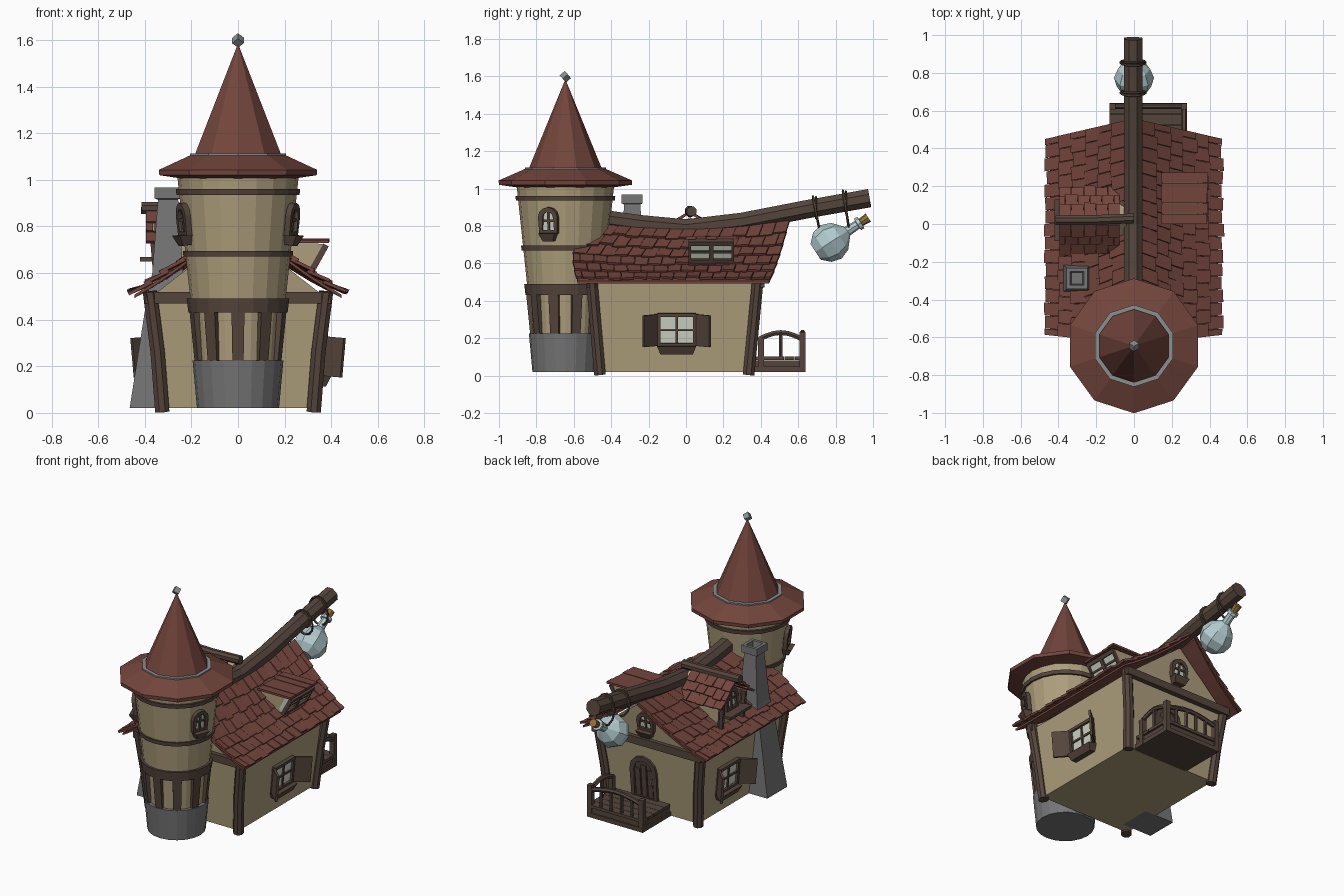
import bpy, bmesh, random
from math import sin, cos, pi, radians
from mathutils import Vector as V, Matrix

if "Cube" in bpy.data.objects:
    bpy.data.objects.remove(bpy.data.objects["Cube"])

random.seed(4)
I = Matrix.Identity(4)
COL = dict(roof=(.17, .06, .045), plaster=(.42, .34, .2), wood=(.09, .06, .045), stone=(.18, .18, .18),
           glass=(.45, .6, .62), pane=(.6, .65, .55), cork=(.3, .17, .04), metal=(.25, .28, .28))
MATS, PARTS = {}, {}
for k, c in COL.items():
    MATS[k] = bpy.data.materials.new(k)
    MATS[k].diffuse_color = (*c, 1)


def part(name, mat):
    return PARTS.setdefault(name, (bmesh.new(), mat))[0]


def loft(p, rings, M=I, loop=False):
    vs = [[p.verts.new(M @ V(c)) for c in r] for r in rings]
    n, m = len(vs[0]), len(vs)
    for i in range(m if loop else m - 1):
        a, b = vs[i], vs[(i + 1) % m]
        for j in range(n):
            p.faces.new((a[j], a[(j + 1) % n], b[(j + 1) % n], b[j]))
    if not loop:
        p.faces.new(vs[0][::-1])
        p.faces.new(vs[-1])


def rect(z, x0, x1, y0, y1):
    return [(x0, y0, z), (x1, y0, z), (x1, y1, z), (x0, y1, z)]


def box(p, x0, x1, y0, y1, z0, z1, M=I, inset=0):
    loft(p, [rect(z0, x0 + inset, x1 - inset, y0, y1 - inset), rect(z1, x0, x1, y0, y1)], M)


def lathe(p, prof, n, M=I, loop=False):
    ang = [-pi / 2 + 2 * pi * i / n for i in range(n)]
    loft(p, [[(r * cos(a), r * sin(a), z) for a in ang] for r, z in prof], M, loop)


def tube(p, pts, r, n=6, nrm=(1, 0, 0), loop=False, M=I):
    pts, nrm, m, rings = [V(q) for q in pts], V(nrm), len(pts), []
    for i, q in enumerate(pts):
        t = (pts[(i + 1) % m] - pts[i - 1]) if loop else pts[min(i + 1, m - 1)] - pts[max(i - 1, 0)]
        a = nrm.cross(t).normalized()
        b = t.cross(a).normalized()
        rings.append([q + r * (a * cos(2 * pi * (j + .5) / n) + b * sin(2 * pi * (j + .5) / n)) for j in range(n)])
    loft(p, rings, M, loop)


def place(x, y, z, facing, lean=0):
    # local y points outward along the facing angle, local z leans outward
    return Matrix.Translation((x, y, z)) @ Matrix.Rotation(radians(facing - 90), 4, 'Z') @ Matrix.Rotation(radians(-lean), 4, 'X')


def outline(w, h, arch):
    if not arch:
        return [(-w / 2, 0), (w / 2, 0), (w / 2, h), (-w / 2, h)]
    top = [(w / 2 * cos(pi * i / 6), h - w / 2 + w / 2 * sin(pi * i / 6)) for i in range(7)]
    return [(-w / 2, 0), (w / 2, 0)] + top


def window(name, M, w, h, arch=True, flowers=True, shutters=False):
    o = outline(w, h, arch)
    loft(part(name + "_pane", "pane"), [[(x, y, z) for x, z in o] for y in (-.03, .006)], M)
    f = part(name + "_frame", "wood")
    tube(f, [(x, .008, z) for x, z in o], .018, 4, (0, 1, 0), True, M)
    box(f, -.006, .006, 0, .014, 0, h, M)
    box(f, -w / 2, w / 2, 0, .014, h * .5 - .006, h * .5 + .006, M)
    if flowers:
        box(part(name + "_flower_box", "wood"), -w * .55, w * .55, -.02, .05, -.05, -.005, M, .018)
    if shutters:
        for s in (-1, 1):
            H = M @ Matrix.Translation((s * (w / 2 + .01), .012, 0)) @ Matrix.Rotation(s * radians(48), 4, 'Z')
            box(part(name + "_shutters", "wood"), min(0, s * .11), max(0, s * .11), -.007, .007, -.005, h + .005, H)


def tiles(p, f, rows, cols):
    # overlapping shingles on the surface f(u down the slope, v along it)
    for r in range(rows):
        off = .5 if r % 2 else 0
        for c in range(-1 if off else 0, cols):
            v0, v1 = max(0, (c + off) / cols), min(1, (c + 1 + off) / cols)
            u0, u1 = max(0, (r - .15) / rows), (r + 1 + random.uniform(.05, .25)) / rows
            n = (f(u1, v0) - f(u0, v0)).cross(f(u0, v1) - f(u0, v0)).normalized()
            n *= 1 if n.z > 0 else -1
            lift, g = random.uniform(.012, .02), .02 / cols
            q = [(u0, v0 + g, .002), (u0, v1 - g, .002), (u1, v1 - g, lift), (u1, v0 + g, lift + random.uniform(-.005, .005))]
            loft(p, [[f(u, v) + n * (d + t) for u, v, d in q] for t in (0, .014)])


# Tower: stone foot, plaster shaft, timber studs and bands
T = Matrix.Translation((0, -.645, 0))
lathe(part("tower_base", "stone"), [(.176, .02), (.195, .225)], 20, T)
lathe(part("tower_shaft", "plaster"), [(.172, .2), (.19, .45), (.205, .49), (.262, 1.03)], 20, T)
for z0, z1, r0, r1 in ((.43, .49, .213, .22), (.67, .695, .234, .237), (.935, .96, .264, .267)):
    lathe(part("tower_bands", "wood"), [(r0, z0), (r1, z1), (.16, z1), (.16, z0)], 20, T, True)
for i in range(10):
    R = T @ Matrix.Rotation(radians(36 * i), 4, 'Z')
    loft(part("tower_studs", "wood"), [rect(.22, -.024, .024, .15, .188), rect(.44, -.028, .028, .16, .21)], R)
lathe(part("tower_brim", "roof"), [(.25, 1.005), (.355, 1.02), (.357, 1.043), (.2, 1.112)], 10, T)
lathe(part("tower_cone", "roof"), [(.198, 1.1), (.004, 1.575)], 10, T)
lathe(part("tower_roof_ring", "metal"), [(.195, 1.098), (.217, 1.098), (.217, 1.113), (.195, 1.113)], 10, T, True)
F = Matrix.Translation((0, -.645, 1.598)) @ Matrix.Rotation(.7, 4, 'X') @ Matrix.Rotation(.75, 4, 'Y')
box(part("finial", "metal"), -.018, .018, -.018, .018, -.018, .018, F)
for nm, a in (("tower_window_right", -21), ("tower_window_left", 201)):
    window(nm, place(.236 * cos(radians(a)), -.645 + .236 * sin(radians(a)), .77, a, 6), .085, .12)

# House body with walls leaning outward and gabled ends
p = part("house_walls", "plaster")
loft(p, [rect(.02, -.33, .33, -.46, .34), rect(.5, -.37, .37, -.5, .39), rect(.785, -.003, .003, -.53, .43)])
for sx in (-1, 1):
    for yb, yt in ((-.46, -.505), (.335, .385)):
        tube(part("corner_posts", "wood"), [(sx * .325, yb, .005), (sx * .345, (yb + yt) / 2, .26), (sx * .378, yt, .52)], .033, 8)
for y in (-.505, .395):
    tube(part("gable_beams", "wood"), [(-.4, y, .495), (.4, y, .495)], .035, 4, (0, 0, 1))


# Main roof: sagging deck with shingles on both slopes
def slope(s):
    def f(u, v):
        y0, y1 = -.5 - .11 * min(1, 2 * u) + .05 * max(0, u - .6), .555 - .1 * u
        y = y0 + (y1 - y0) * v
        return V((s * (.02 + .425 * u), y, (.78 + .12 * y * y) * (1 - u) + .505 * u - .02 * sin(pi * u)))
    return f


for s in (-1, 1):
    f = slope(s)
    tiles(part("roof_shingles", "roof"), f, 6, 15)
    for i in range(6):
        d = [f(u, v) for u, v in ((i / 6, .01), (i / 6, .5), (i / 6, .99), (i / 6 + 1 / 6, .99), (i / 6 + 1 / 6, .5), (i / 6 + 1 / 6, .01))]
        loft(part("roof_deck", "roof"), [[q + V((0, 0, t)) for q in d] for t in (-.012, .002)])
tube(part("ridge_beam", "wood"), [(-.005, -.5, .845), (-.005, -.25, .81), (-.005, 0, .787), (-.005, .3, .822), (-.005, .65, .89),
                                  (-.005, .96, .945), (-.005, .982, .949)], .053, 8)

# Left dormer with its own small ridge beam
loft(part("dormer_walls", "plaster"), [[(x, y, z) for y, z in ((-.09, .56), (.13, .56), (.13, .74), (.02, .85), (-.09, .74))] for x in (-.335, -.04)])
for s in (-1, 1):
    g = lambda u, v: V((-.395 + .32 * v, .02 + s * (.015 + .135 * u), .855 - .135 * u))
    tiles(part("dormer_shingles", "roof"), g, 3, 5)
    tube(part("dormer_posts", "wood"), [(-.345, .02 + s * .11, .57), (-.36, .02 + s * .115, .75)], .02, 6, (0, 1, 0))
tube(part("dormer_beam", "wood"), [(-.415, .02, .88), (-.2, .022, .875), (0, .03, .878)], .028, 8, (0, 1, 0))
box(part("dormer_sill", "wood"), -.42, -.33, -.09, .13, .65, .668)
window("dormer_window", place(-.338, .02, .675, 180), .1, .12, True, False)

# Right shed dormer with a leaning window and plank cover
loft(part("skylight_walls", "plaster"), [[(x, y, z) for x, z in ((.15, .73), (.372, .725), (.31, .61), (.2, .61))] for y in (.02, .25)])
window("skylight_window", place(.312, .135, .618, 0, 29), .23, .11, False, False)
box(part("skylight_mullion", "wood"), -.012, .012, 0, .018, 0, .11, place(.312, .135, .618, 0, 29))
for i in range(5):
    y, t = .055 * i, random.uniform(0, .006)
    box(part("skylight_planks", "roof"), .145, .387 + t, y, y + .053, .728 + t, .742 + t)

# Wall windows and gable window
window("right_window", place(.35, -.05, .165, 0, 5), .19, .16, False, True, True)
window("left_window", place(-.35, .08, .165, 180, 5), .19, .16, False, True, True)
window("gable_window", place(0, .408, .59, 90, 6), .1, .105)

# Stone chimney with a hollow cap
loft(part("chimney", "stone"), [rect(.02, -.465, -.25, -.4, -.19), rect(.5, -.39, -.23, -.37, -.21),
                                rect(.6, -.368, -.235, -.355, -.22), rect(.92, -.343, -.257, -.33, -.245)])
cap = [(.042, .915), (.056, .92), (.056, .968), (.036, .968), (.03, .93)]
loft(part("chimney_cap", "stone"), [rect(z, -.302 - h, -.302 + h, -.288 - h, -.288 + h) for h, z in cap])

# Back door
D = place(.05, .343, .1, 90, 5)
loft(part("door", "wood"), [[(x, y, z) for x, z in outline(.15, .26, True)] for y in (-.02, .01)], D)
tube(part("door_frame", "wood"), [(x, .008, z) for x, z in outline(.165, .27, True)], .022, 4, (0, 1, 0), True, D)
for i in range(-1, 2):
    box(part("door_boards", "wood"), i * .045 - .018, i * .045 + .018, 0, .018, .01, .225 - .03 * abs(i), D)
box(part("door_handle", "metal"), -.055, -.045, .015, .03, .1, .13, D)

# Porch deck and arched railings
box(part("porch_base", "wood"), -.12, .27, .33, .63, .02, .08)
box(part("porch_skirt", "wood"), -.13, .28, .33, .64, .02, .048)
for i in range(5):
    box(part("porch_planks", "wood"), -.13, .28, .355 + i * .057, .41 + i * .057, .083, .102)
rail = part("porch_railing", "wood")
for a, b, nrm in (((-.115, .623), (.265, .623), (0, 1, 0)), ((.265, .623), (.265, .39), (1, 0, 0))):
    a, b = V((*a, 0)), V((*b, 0))
    top = lambda t: a.lerp(b, t) + V((0, 0, .195 + .035 * sin(pi * t)))
    tube(rail, [top(i / 6) for i in range(7)], .015, 6, nrm)
    k = 5 if nrm[1] else 2
    for i in range(1, k):
        q = top(i / k)
        tube(rail, [(q.x, q.y, .09), q], .011, 6)
for x, y in ((-.115, .623), (.265, .623), (.265, .4)):
    box(rail, x - .016, x + .016, y - .016, y + .016, .02, .232 if y > .5 else .2)

# Hanging flask, cork and ropes
B = Matrix.Translation((0, .775, .715)) @ Matrix.Rotation(radians(-57), 4, 'X')
lathe(part("flask", "glass"), [(.05, -.098), (.092, -.055), (.106, 0), (.085, .055), (.045, .09), (.027, .105), (.024, .168),
                               (.036, .17), (.036, .19), (.02, .192)], 8, B)
lathe(part("cork", "cork"), [(.021, .18), (.026, .238)], 8, B)
for y, zc, h in ((.695, .873, .083), (.855, .888, .1)):
    ring = [(-.005 + .066 * cos(pi * i / 6), y - .016 * sin(pi * i / 6), zc + h * sin(pi * i / 6)) for i in range(12)]
    tube(part("ropes", "wood"), ring, .007, 5, (0, 1, 0), True)
    zb = .89 + (y - .65) * .18
    ring = [(-.005 + .057 * cos(pi * i / 6), y, zb + .057 * sin(pi * i / 6)) for i in range(12)]
    tube(part("ropes", "wood"), ring, .006, 5, (0, 1, 0), True)

# Turn every part into an object
for name, (bm, mat) in PARTS.items():
    bmesh.ops.recalc_face_normals(bm, faces=bm.faces)
    me = bpy.data.meshes.new(name)
    bm.to_mesh(me)
    bm.free()
    me.materials.append(MATS[mat])
    bpy.context.collection.objects.link(bpy.data.objects.new(name, me))

for m in bpy.data.materials:
    if m.users and not m.is_grease_pencil:
        m.use_nodes = True
        m.node_tree.nodes["Principled BSDF"].inputs["Base Color"].default_value = m.diffuse_color
